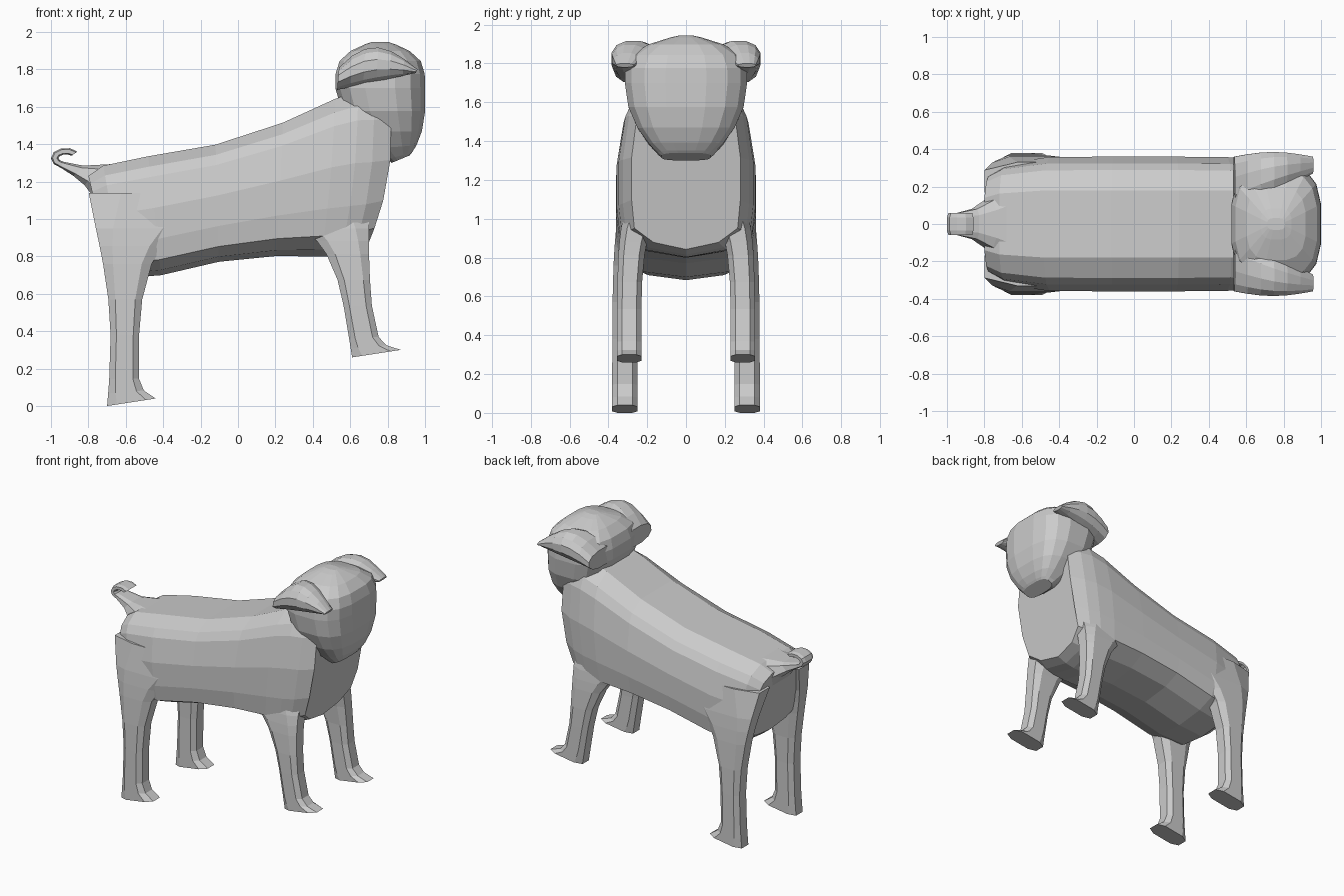
import bpy, bmesh
from math import sin, cos, pi, tau, copysign, radians

cube = bpy.data.objects.get("Cube")
if cube:
    bpy.data.objects.remove(cube)

grey = bpy.data.materials.new("plain_grey")
grey.use_nodes = True
grey.diffuse_color = (0.6, 0.6, 0.6, 1)
grey.node_tree.nodes["Principled BSDF"].inputs["Base Color"].default_value = grey.diffuse_color


def mix(start, end, amount):
    return start + (end - start) * amount


def skin(name, rings):
    """Join closed rings of points into a capped, flat-faced solid."""
    bm = bmesh.new()
    rows = [[bm.verts.new(point) for point in ring] for ring in rings]
    count = len(rows[0])
    for row, following in zip(rows, rows[1:]):
        for i in range(count):
            j = (i + 1) % count
            bm.faces.new((row[i], row[j], following[j], following[i]))
    bm.faces.new(rows[0][::-1])
    bm.faces.new(rows[-1])
    bmesh.ops.recalc_face_normals(bm, faces=bm.faces)
    mesh = bpy.data.meshes.new(name)
    bm.to_mesh(mesh)
    bm.free()
    mesh.materials.append(grey)
    bpy.context.collection.objects.link(bpy.data.objects.new(name, mesh))


def loft(name, sections, sides=8, roundness=0.6, mirror=1):
    """Skin rounded boxes, each spanning two (x, z) points and an inner and outer y."""
    def soften(value):
        return copysign(abs(value) ** roundness, value)

    angles = [(i + 0.5) * tau / sides for i in range(sides)]
    reach = soften(cos(angles[0]))
    outline = [(0.5 + soften(cos(a)) / reach / 2, 0.5 + soften(sin(a)) / reach / 2)
               for a in angles]
    rings = []
    for (near_x, near_z), (far_x, far_z), inner, outer in sections:
        rings.append([(mix(near_x, far_x, u), mirror * mix(inner, outer, v), mix(near_z, far_z, u))
                      for u, v in outline])
    skin(name, rings)


# Body: half outline as (share of width, share of depth), swept along the spine
HALF_OUTLINE = [(0, 0), (.5, 0), (.8, .1), (.9, .2), (1, .5), (1, .8), (.95, 1), (.6, 1.1), (0, 1.15)]
OUTLINE = HALF_OUTLINE + [(-y, fall) for y, fall in HALF_OUTLINE[-2:0:-1]]


def body_ring(t):
    top_x, low_x = 0.8 * t, 0.7 * t
    end = t ** 8
    width = 0.36 - 0.08 * end
    top = min(1.43 + 0.3 * top_x + 0.22 * top_x ** 2 - 0.1 * end, 1.68)
    side = 0.87 + 0.15 * (low_x - low_x ** 2) + (0.08 - 0.03 * t) * end
    chest = 0.2 * max(t, 0) ** 4
    return [(mix(top_x, low_x, fall) + chest * fall * (1.15 - fall), width * y, mix(top, side, fall))
            for y, fall in OUTLINE]


skin("body", [body_ring(t) for t in (-1, -.9, -.6, -.15, .3, .65, .8, .9, 1)])


# Head: deep egg, narrowing slowly to the chin and quickly to the crown
def head_section(angle):
    k = cos(angle)
    chin = max(k, 0)
    bend = abs(k) ** (2 if k > 0 else 4)
    z = 1.7 - k * (0.4 if k > 0 else 0.245)
    middle = 0.76 + 0.11 * chin ** 1.5
    depth = 0.24 * (1 - 0.8 * bend)
    width = 0.315 * (1 - (0.6 if k > 0 else 0.9) * bend)
    return (middle - depth, z), (middle + depth, z + 0.04 * chin ** 4), -width, width


loft("head", [head_section(pi * i / 10) for i in range(11)], sides=16, roundness=0.68)


# Tail: funnel rising from the rump, then a thin ribbon curled over
def rump_section(t):
    bow = 0.05 * sin(pi * t)
    width = 0.055 + 0.2 * (1 - t) ** 1.5
    return (mix(-.7, -.94, t), mix(1, 1.26, t) + bow), (mix(-.55, -.92, t), mix(1.3, 1.28, t)), -width, width


def curl_section(angle):
    def around(radius_x, radius_z):
        return -0.92 + radius_x * cos(angle), 1.325 + radius_z * sin(angle)

    return around(0.08, 0.055), around(0.04, 0.02), -0.06, 0.06


loft("tail", [rump_section(i / 4) for i in range(4)]
     + [curl_section(radians(angle)) for angle in range(250, 30, -35)])


# Legs: shank flared into the body at the hip and stretched into a toe
def leg_section(u, hip_x, foot_x, foot_z, inner, outer, flare, bow):
    hip, toe = (1 - u) ** 5, u ** 12
    z = mix(0.95, foot_z, u)
    back = mix(hip_x, foot_x, u) + bow * sin(pi * u)
    front = back + 0.14 + 0.06 * (1 - u) ** 2 + 0.12 * toe + max(flare, 0) * hip
    return ((back + min(flare, 0) * hip, z), (front, z + 0.04 * toe),
            inner - 0.05 * hip, outer - 0.02 * hip)


# Ears: flaps spreading from the crown and folded forward along the skull
def ear_section(s):
    x, low = 0.53 + 0.42 * s, 1.69 + 0.09 * s
    thick = 0.02 + 0.17 * sin(pi * mix(0.2, 1, s))
    return (x, low), (x + 0.01, low + thick), mix(0.05, 0.27, s), 0.36 + 0.025 * sin(pi * s)


LEG_STEPS = (-.2, 0, .1, .2, .4, .6, .85, .93, 1)
for label, mirror in (("left", 1), ("right", -1)):
    loft(label + "_hind_leg", [leg_section(u, hip_x=-0.76, foot_x=-0.7, foot_z=0, inner=0.25, outer=0.38,
                                           flare=0.25, bow=0.045) for u in LEG_STEPS], mirror=mirror)
    loft(label + "_front_leg", [leg_section(u, hip_x=0.5, foot_x=0.61, foot_z=0.26, inner=0.23, outer=0.355,
                                            flare=-0.15, bow=0) for u in LEG_STEPS], mirror=mirror)
    loft(label + "_ear", [ear_section(i / 6) for i in range(7)], sides=12, roundness=0.9, mirror=mirror)
